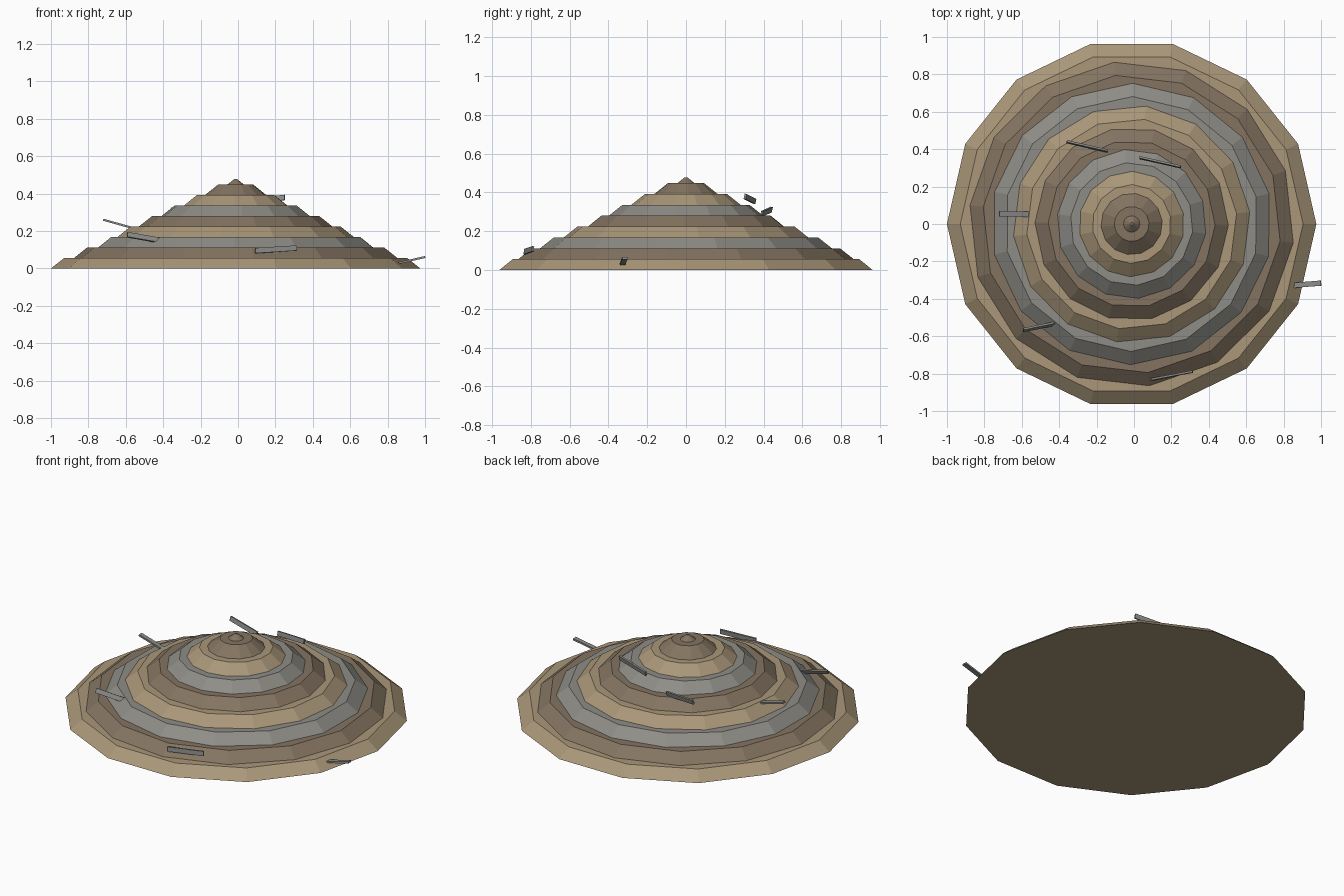
import bpy, bmesh
from math import cos, sin, pi
from mathutils import Vector, Matrix

if "Cube" in bpy.data.objects:
    bpy.data.objects.remove(bpy.data.objects["Cube"])


def material(name, rgb):
    m = bpy.data.materials.new(name)
    m.diffuse_color = (*rgb, 1)
    m.use_nodes = True
    m.node_tree.nodes["Principled BSDF"].inputs["Base Color"].default_value = m.diffuse_color
    return m


tan = material("tan", (0.40, 0.31, 0.19))
brown = material("brown", (0.23, 0.175, 0.12))
grey = material("grey", (0.27, 0.265, 0.24))
metal = material("scrap_grey", (0.26, 0.26, 0.25))

CX, SIDES, STEP = -0.0125, 14, 0.0561


def finish(name, bm, mat):
    bmesh.ops.recalc_face_normals(bm, faces=bm.faces)
    me = bpy.data.meshes.new(name)
    bm.to_mesh(me)
    bm.free()
    me.materials.append(mat)
    ob = bpy.data.objects.new(name, me)
    bpy.context.collection.objects.link(ob)
    return ob


def frustum(name, r1, r2, z1, z2, turn, mat):
    bm = bmesh.new()
    rings = []
    for r, z in ((r1, z1), (r2, z2)):
        angles = [turn + 2 * pi * k / SIDES for k in range(SIDES)]
        rings.append([bm.verts.new((CX + r * cos(a), r * sin(a), z)) for a in angles])
    low, high = rings
    bm.faces.new(low[::-1])
    bm.faces.new(high)
    for k in range(SIDES):
        n = (k + 1) % SIDES
        bm.faces.new((low[k], low[n], high[n], high[k]))
    return finish(name, bm, mat)


# Stepped heap of layers, each turned a little against the one below
for i in range(8):
    r = 0.9875 - 0.1176 * i
    frustum(f"heap_layer_{i + 1}", r, r - 0.071, STEP * i, STEP * (i + 1),
            0.333 * i, (tan, brown, grey)[i % 3])

# Small cap on the summit
frustum("heap_tip", 0.044, 0.008, STEP * 8, 0.477, 0.333 * 8, brown)


def scrap(name, centre, along, across):
    """Flat bar: long axis 'along', wide axis towards 'across'."""
    x = Vector(along).normalized()
    z = x.cross(Vector(across)).normalized()
    y = z.cross(x)
    rot = Matrix((x, y, z)).transposed().to_4x4()
    bm = bmesh.new()
    bmesh.ops.create_cube(bm, size=1)
    bmesh.ops.transform(bm, verts=bm.verts, matrix=Matrix.Translation(centre)
                        @ rot @ Matrix.Diagonal((0.226, 0.028, 0.011, 1)))
    finish(name, bm, metal)


# Loose bars sticking out of the slopes
bars = [
    ((-0.25, 0.415, 0.301), (0.22, -0.05, -0.022), (0, 0.25, 1)),
    ((0.14, 0.33, 0.367), (0.22, -0.05, 0.025), (0, 0.2, 1)),
    ((-0.612, 0.053, 0.23), (0.97, -0.02, -0.27), (0, 1, 0)),
    ((-0.483, -0.545, 0.161), (0.97, 0.2, -0.17), (0, 0.5, 1)),
    ((0.203, -0.81, 0.102), (0.22, 0.042, 0.014), (0, 0.1, 1)),
    ((0.89, -0.325, 0.036), (0.97, 0.08, 0.22), (0, 1, 0)),
]
for i, b in enumerate(bars):
    scrap(f"scrap_bar_{i + 1}", *b)
